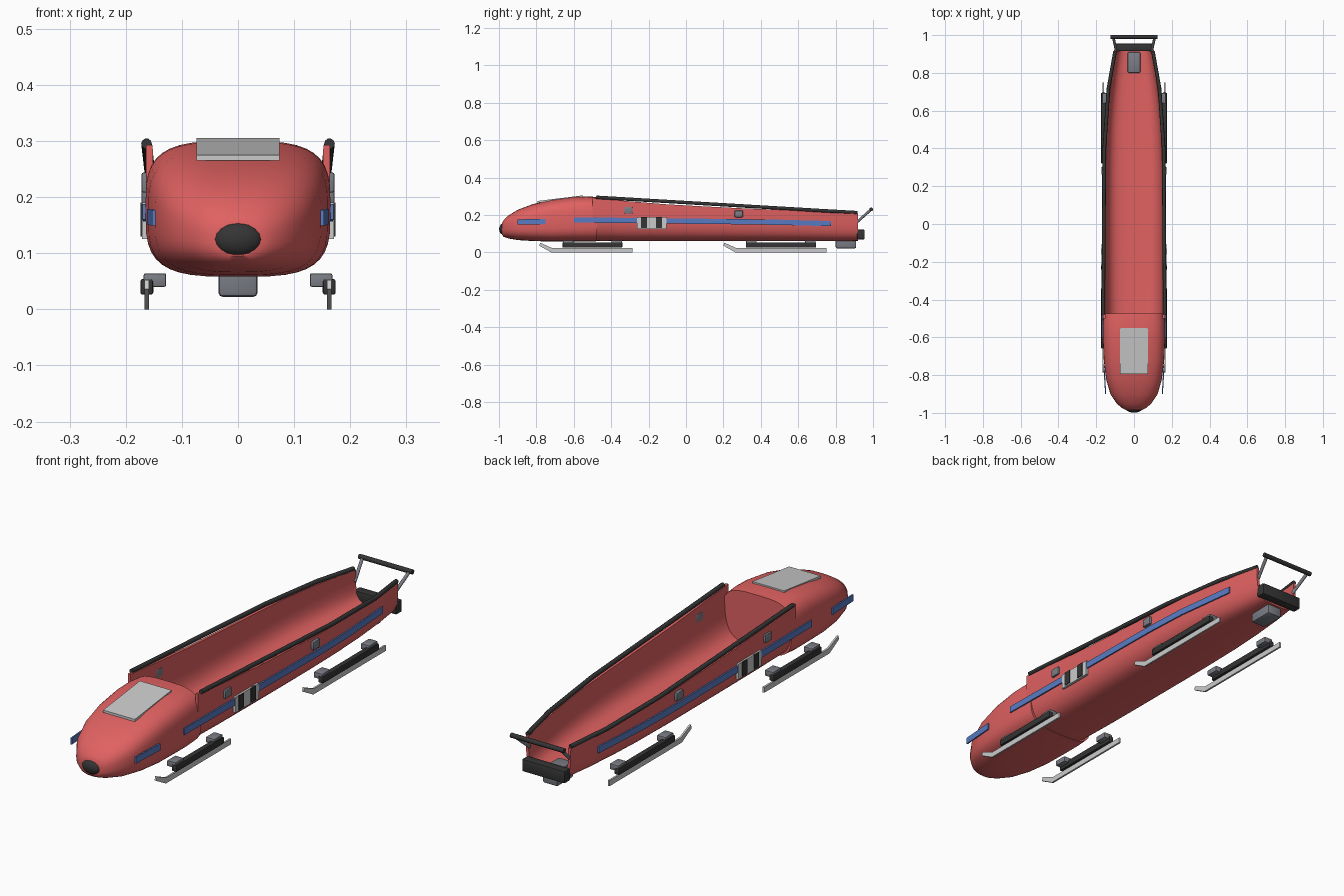
import bpy, bmesh, math
from mathutils import Vector

if "Cube" in bpy.data.objects:
    bpy.data.objects.remove(bpy.data.objects["Cube"])


def mat(name, c):
    m = bpy.data.materials.new(name)
    m.diffuse_color = (*c, 1)
    m.use_nodes = True
    m.node_tree.nodes["Principled BSDF"].inputs["Base Color"].default_value = m.diffuse_color
    return m


RED = mat("red", (0.75, 0.12, 0.12))
BLUE = mat("blue", (0.1, 0.2, 0.55))
DARK = mat("dark", (0.035, 0.035, 0.035))
STEEL = mat("steel", (0.6, 0.6, 0.6))
GREY = mat("grey", (0.2, 0.21, 0.24))


def finish(name, bm, material, angle=40):
    bmesh.ops.recalc_face_normals(bm, faces=bm.faces)
    me = bpy.data.meshes.new(name)
    bm.to_mesh(me)
    bm.free()
    ob = bpy.data.objects.new(name, me)
    bpy.context.collection.objects.link(ob)
    me.materials.append(material)
    bpy.ops.object.select_all(action='DESELECT')
    ob.select_set(True)
    bpy.context.view_layer.objects.active = ob
    bpy.ops.object.shade_smooth_by_angle(angle=math.radians(angle))
    return ob


def loft(name, rings, material, angle=40):
    bm = bmesh.new()
    vs = [[bm.verts.new(p) for p in r] for r in rings]
    n = len(rings[0])
    for a, b in zip(vs, vs[1:]):
        for i in range(n):
            bm.faces.new((a[i], a[(i + 1) % n], b[(i + 1) % n], b[i]))
    bm.faces.new(vs[0])
    bm.faces.new(vs[-1])
    return finish(name, bm, material, angle)


def box(name, lo, hi, material, bevel=0.0):
    bm = bmesh.new()
    bmesh.ops.create_cube(bm, size=1)
    for v in bm.verts:
        v.co = [(l + h) / 2 + c * (h - l) for l, h, c in zip(lo, hi, v.co)]
    if bevel:
        bmesh.ops.bevel(bm, geom=bm.edges[:], offset=bevel, segments=2,
                        profile=0.5, affect='EDGES')
    return finish(name, bm, material)


def tube(name, pts, r, material, sides=10):
    pts = [Vector(p) for p in pts]
    rings = []
    for i, p in enumerate(pts):
        d = (pts[min(i + 1, len(pts) - 1)] - pts[max(i - 1, 0)]).normalized()
        u = d.cross(Vector((0, 0, 1))).normalized()
        w = u.cross(d)
        rings.append([p + r * (u * math.cos(t) + w * math.sin(t))
                      for t in (2 * math.pi * k / sides for k in range(sides))])
    return loft(name, rings, material, 50)


def strip(name, a, b, h, w, material):
    # flat band between two points (x, y, z)
    return loft(name, [[(x + dx * w / 2, y, z + dz * h / 2)
                        for dx, dz in ((-1, -1), (1, -1), (1, 1), (-1, 1))]
                       for x, y, z in (a, b)], material)


def spow(v, e):
    return math.copysign(abs(v) ** e, v)


# nose cowling: y, half width, bottom, top
cowl = [(-.985, .04, .095, .155), (-.975, .063, .084, .172), (-.95, .092, .075, .197),
        (-.9, .125, .066, .228), (-.82, .148, .061, .258), (-.72, .16, .058, .281),
        (-.6, .165, .058, .298), (-.53, .165, .058, .3), (-.475, .161, .06, .296)]
rings = []
for y, hw, zb, zt in cowl:
    e = 2 / (2.4 + min(1.1, (y + .985) * 5))
    rings.append([(hw * spow(math.cos(t), e), y,
                   (zb + zt) / 2 + (zt - zb) / 2 * spow(math.sin(t), e))
                  for t in (2 * math.pi * k / 40 for k in range(40))])
loft("nose_cowling", rings, RED)

# open tub hull: y, half width, bottom, rim height
tub = [(-.5, .164, .062, .293), (-.3, .164, .06, .273), (-.1, .163, .06, .257),
       (.1, .162, .06, .246), (.3, .16, .06, .236), (.5, .154, .06, .228),
       (.65, .143, .06, .221), (.8, .125, .06, .214), (.92, .105, .062, .208)]


def half(hw, zb, zt, y, n=24, e=.52):
    return [(hw * spow(math.cos(t), e), y, zt - (zt - zb) * abs(math.sin(t)) ** e)
            for t in (math.pi * k / n for k in range(n + 1))]


loft("tub_hull", [half(hw, zb, zt, y) + half(hw - .012, zb + .013, zt, y)[::-1]
                  for y, hw, zb, zt in tub], RED)

# nose bumper
bm = bmesh.new()
bmesh.ops.create_uvsphere(bm, u_segments=16, v_segments=10, radius=1)
for v in bm.verts:
    v.co = (v.co.x * .045, -.975 + v.co.y * .024, .125 + v.co.z * .031)
finish("nose_bumper", bm, DARK)

# sloped deck panel on the cowling
loft("deck_panel", [[(-.074, y, z - .01), (.074, y, z - .01), (.074, y, z), (-.074, y, z)]
                    for y, z in ((-.795, .275), (-.55, .305))], STEEL)

# rear bumper, ballast block and push handle bar
box("rear_bumper", (-.1, .915, .07), (.1, .955, .122), DARK, .005)
box("ballast_block", (-.035, .8, .022), (.035, .91, .09), GREY, .008)
tube("push_bar", [(-.125, .99, .23), (.125, .99, .23)], .01, DARK)

for side, s in (("left", -1), ("right", 1)):
    # rim rail and push handle strut
    tube(side + "_rim_rail", [(s * .163, -.48, .295), (s * .157, .4, .243),
                              (s * .135, .72, .224), (s * .1, .915, .213)], .0095, DARK)
    tube(side + "_push_strut", [(s * .093, .912, .16), (s * .11, .99, .23)], .007, GREY)

    # side stripes
    strip(side + "_nose_stripe", (s * .15, -.9, .163), (s * .159, -.75, .165), .028, .006, BLUE)
    loft(side + "_side_stripe", [[(x - .003, y, z - .014), (x + .003, y, z - .014),
                                  (x + .003, y, z + .014), (x - .003, y, z + .014)]
                                 for x, y, z in ((s * .167, -.6, .174), (s * .165, .3, .164),
                                                 (s * .158, .5, .161), (s * .132, .775, .154))], BLUE)

    # side plate with two straps, and small studs
    def side_box(name, x0, x1, y0, y1, z0, z1, m, bevel=0):
        a, b = sorted((s * x0, s * x1))
        return box(side + "_" + name, (a, y0, z0), (b, y1, z1), m, bevel)

    side_box("side_plate", .16, .171, -.262, -.105, .125, .19, STEEL)
    for i, y in enumerate((-.225, -.145)):
        side_box(f"strap_{i}", .165, .174, y - .016, y + .016, .13, .19, DARK)
    for i, (y, z) in enumerate(((-.308, .226), (.282, .206))):
        side_box(f"stud_{i}", .15, .172, y - .022, y + .022, z - .018, z + .018, GREY, .004)

    # runners: blade with raised tip, carrier bar and mounting blocks
    for end, y0, y1, c0, c1 in (("front", -.72, -.285, -.66, -.34),
                                ("rear", .265, .75, .32, .695)):
        prof = [(y1, 0), (y0, 0), (y0 - .065, .036), (y0 - .06, .052),
                (y0 + .005, .023), (y1, .023)]
        loft(f"{side}_{end}_runner", [[(s * x, y, z) for y, z in prof]
                                      for x in (.159, .167)], STEEL)
        side_box(end + "_carrier", .151, .174, c0, c1, .026, .054, DARK, .004)
        for i, y in enumerate((c0 + .03, c1 - .03)):
            side_box(f"{end}_mount_{i}", .128, .168, y - .028, y + .028, .04, .064, GREY, .003)
